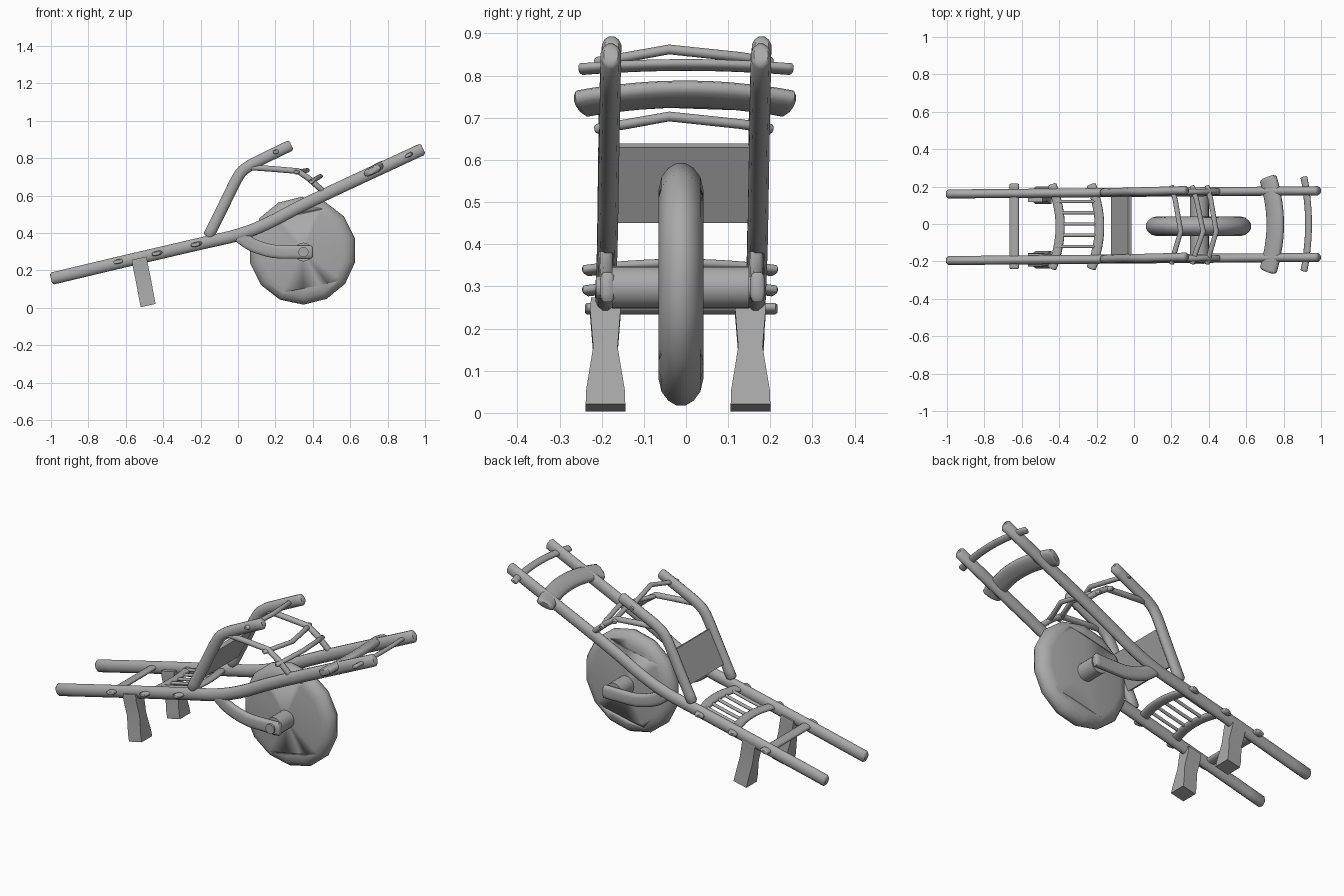
import bpy, bmesh, math
from mathutils import Vector, Matrix

cube = bpy.data.objects.get("Cube")
if cube:
    bpy.data.objects.remove(cube, do_unlink=True)

grey = bpy.data.materials.new("weathered_grey")
grey.use_nodes = True
COLOUR = (0.4, 0.4, 0.4, 1)
grey.diffuse_color = COLOUR
grey.node_tree.nodes["Principled BSDF"].inputs["Base Color"].default_value = COLOUR


def finish(name, bm, angle=35):
    """Turn a bmesh into a named, shaded object."""
    bmesh.ops.recalc_face_normals(bm, faces=bm.faces)
    mesh = bpy.data.meshes.new(name)
    bm.to_mesh(mesh)
    bm.free()
    mesh.materials.append(grey)
    ob = bpy.data.objects.new(name, mesh)
    bpy.context.collection.objects.link(ob)
    bpy.ops.object.select_all(action='DESELECT')
    ob.select_set(True)
    bpy.context.view_layer.objects.active = ob
    bpy.ops.object.shade_smooth_by_angle(angle=math.radians(angle))
    return ob


def spline(pts, steps=4):
    """Smooth path through the points."""
    p = [Vector(q) for q in pts]
    p = [2 * p[0] - p[1]] + p + [2 * p[-1] - p[-2]]
    out = []
    for a, b, c, d in zip(p, p[1:], p[2:], p[3:]):
        for i in range(steps):
            t = i / steps
            out.append(b + (c - a) * t / 2 + (2 * a - 5 * b + 4 * c - d) * t * t / 2
                       + (3 * b - a - 3 * c + d) * t ** 3 / 2)
    return out + [p[-2]]


def pole(name, pts, wide, tall, ref=(0, 0, 1), sides=12, power=1.0, smooth=True):
    """Sweep a rounded section along a path, with softened ends."""
    path = spline(pts) if smooth else [Vector(q) for q in pts]
    first, last = (path[1] - path[0]).normalized(), (path[-1] - path[-2]).normalized()
    soft = min(wide, tall) * 0.4
    rings = [(path[0], 0.7), (path[0] + first * soft, 1)]
    rings += [(q, 1) for q in path[1:-1]]
    rings += [(path[-1] - last * soft, 1), (path[-1], 0.7)]
    bm = bmesh.new()
    loops = []
    for i, (c, k) in enumerate(rings):
        t = (rings[min(i + 1, len(rings) - 1)][0] - rings[max(i - 1, 0)][0]).normalized()
        side = Vector(ref).cross(t).normalized()
        up = t.cross(side)
        loop = []
        for j in range(sides):
            a = math.tau * (j + 0.5) / sides
            u, v = [math.copysign(abs(f) ** power, f) for f in (math.cos(a), math.sin(a))]
            loop.append(bm.verts.new(c + side * u * wide * k + up * v * tall * k))
        loops.append(loop)
    for a, b in zip(loops, loops[1:]):
        for j in range(sides):
            n = (j + 1) % sides
            bm.faces.new((a[j], a[n], b[n], b[j]))
    bm.faces.new(loops[0])
    bm.faces.new(loops[-1])
    return finish(name, bm, 50)


def slab(name, centre, size, slope, bevel):
    """Softened box, sloped in the xz plane."""
    bm = bmesh.new()
    bmesh.ops.create_cube(bm, size=1)
    bmesh.ops.scale(bm, vec=size, verts=bm.verts)
    if bevel:
        bmesh.ops.bevel(bm, geom=bm.edges[:], offset=bevel, segments=2, affect='EDGES', profile=0.5)
    bm.transform(Matrix.Translation(centre) @ Matrix.Rotation(-math.radians(slope), 4, 'Y'))
    return finish(name, bm)


def side_y(s, x):
    return s * 0.178 - 0.0175 + 0.00875 * (x + 1)


def crossbar(name, x, z, wide, tall, lo, hi, bow=0.0, rise=0.0, slope=0):
    """Bar across the frame, bowed forward and arched upward."""
    a = math.radians(slope)
    mid = (lo + hi) / 2
    pts = [(x + bow * (1 - f * f), mid + f * (hi - lo) / 2, z + rise * (1 - f * f))
           for f in (-1, -0.75, -0.35, 0, 0.35, 0.75, 1)]
    return pole(name, pts, wide, tall, ref=(-math.sin(a), 0, math.cos(a)), power=0.8)


RAIL = [(-1, 0.155), (-0.6, 0.25), (-0.2, 0.343), (0, 0.39), (0.16, 0.452), (0.4, 0.575), (0.99, 0.85)]
POST = [(-0.16, 0.38), (-0.08, 0.54), (0, 0.7), (0.05, 0.752), (0.13, 0.795), (0.285, 0.87)]
ARM = [(0, 0.39), (0.08, 0.335), (0.19, 0.302), (0.3, 0.298), (0.4, 0.298)]

for s, side in ((-1, "front"), (1, "back")):
    # Long rails and raised side posts
    pole(side + "_rail", [(x, side_y(s, x), z) for x, z in RAIL], 0.025, 0.034)
    pole(side + "_post", [(x, side_y(s, x) + 0.018 * (x + 0.16), z) for x, z in POST],
         0.024, 0.031, ref=(-0.7, 0, 0.7))
    # Bent brace from post to rail
    pole(side + "_brace", [(0.05, side_y(s, 0), 0.752), (0.19, side_y(s, 0.2), 0.742),
                           (0.32, side_y(s, 0.3), 0.731), (0.38, side_y(s, 0.4), 0.69),
                           (0.47, side_y(s, 0.5), 0.61)], 0.016, 0.016, ref=(0.3, 0, 1), smooth=False)
    # Axle bracket
    pole(side + "_axle_arm", [(x, side_y(s, x) - 0.003, z) for x, z in ARM],
         0.018, 0.036, power=0.6)
    # Waisted leg
    bm = bmesh.new()
    loops = []
    for x, z, half in ((-0.48, 0.012, 0.047), (-0.487, 0.045, 0.046), (-0.506, 0.148, 0.029),
                       (-0.524, 0.235, 0.036), (-0.528, 0.265, 0.034)):
        y = side_y(s, x) + (0 if s < 0 else -0.012)
        loops.append([bm.verts.new((x + dx, y + dy * half, z + dx * 0.22))
                      for dx, dy in ((-0.04, -1), (0.04, -1), (0.04, 1), (-0.04, 1))])
    for a, b in zip(loops, loops[1:]):
        for j in range(4):
            bm.faces.new((a[j], a[(j + 1) % 4], b[(j + 1) % 4], b[j]))
    bm.faces.new(loops[0])
    bm.faces.new(loops[-1])
    bmesh.ops.bevel(bm, geom=[e for e in bm.edges if len(e.link_faces) == 2 and e.calc_face_angle(0) > 1],
                    offset=0.005, segments=1, affect='EDGES')
    finish(side + "_leg", bm, 20)

# Lower rungs and slatted rest
crossbar("lower_rung", -0.64, 0.247, 0.026, 0.012, -0.24, 0.217, slope=13)
crossbar("rest_rung_low", -0.44, 0.289, 0.025, 0.012, -0.24, 0.212, bow=0.045, rise=0.015, slope=13)
crossbar("rest_rung_high", -0.23, 0.337, 0.026, 0.012, -0.24, 0.212, bow=0.045, rise=0.015, slope=13)
for i in range(5):
    f = (i - 2) / 2
    y, drop = 0.12 * f, 0.02 * f * f
    pole("rest_slat", [(-0.4 - drop, y, 0.302), (-0.29 - drop, y, 0.326), (-0.19 - drop, y, 0.35)],
         0.009, 0.009, sides=8)

# Handle bars
crossbar("broad_handle_bar", 0.715, 0.732, 0.05, 0.022, -0.255, 0.25, bow=0.04, rise=0.024, slope=27)
crossbar("end_handle_bar", 0.908, 0.815, 0.019, 0.011, -0.253, 0.253, bow=0.025, rise=0.01, slope=27)

# Kinked thin spreaders
for name, x, z, bow, rise in (("top_spreader", 0.2, 0.832, 0.05, 0.03),
                              ("brace_spreader_upper", 0.31, 0.725, 0.06, 0.01),
                              ("brace_spreader_lower", 0.39, 0.673, 0.05, 0.03)):
    pole(name, [(x, -0.215, z), (x + bow * 0.4, -0.14, z + rise * 0.4), (x + bow, -0.04, z + rise),
                (x + bow * 0.4, 0.13, z + rise * 0.4), (x, 0.205, z)], 0.014, 0.012, smooth=False)

# Back panel between the posts
slab("back_panel", (-0.068, -0.012, 0.545), (0.2, 0.335, 0.022), 63.5, 0)

# Plank wheel: rounded rim turned around the axle
HUB = Vector((0.345, -0.012, 0.305))
bm = bmesh.new()
rim = [(0, 0.053), (0.225, 0.053), (0.255, 0.046), (0.276, 0.03), (0.288, 0.01)]
rim += [(r, -y) for r, y in reversed(rim)]
verts = [bm.verts.new((r, y, 0)) for r, y in rim]
edges = [bm.edges.new(p) for p in zip(verts, verts[1:])]
bmesh.ops.spin(bm, geom=verts + edges, cent=(0, 0, 0), axis=(0, 1, 0), angle=math.tau, steps=14)
bmesh.ops.remove_doubles(bm, verts=bm.verts, dist=0.0005)
bm.transform(Matrix.Translation(HUB) @ Matrix.Rotation(math.radians(12), 4, 'Y'))
wheel = finish("wheel", bm, 40)

# Plank seams cut into both wheel faces
for i, (x, z) in enumerate(((0.39, 0.11), (0.46, 0.53))):
    for s in (-1, 1):
        cutter = slab("seam_cutter", (x, HUB.y + s * 0.053, z), (1, 0.012, 0.004), 12, 0)
        cutter.hide_render = True
        cutter.hide_viewport = True
        cutter.display_type = 'WIRE'
        cut = wheel.modifiers.new("seam", 'BOOLEAN')
        cut.operation = 'DIFFERENCE'
        cut.solver = 'EXACT'
        cut.object = cutter

# Axle and its pin ends
for name, r, lo, hi in (("axle", 0.05, -0.175, 0.15), ("axle_pin", 0.027, -0.214, 0.185)):
    bm = bmesh.new()
    bmesh.ops.create_cone(bm, cap_ends=True, segments=20, radius1=r, radius2=r, depth=hi - lo)
    bm.transform(Matrix.Translation((0.35, (lo + hi) / 2, 0.298)) @ Matrix.Rotation(math.pi / 2, 4, 'X'))
    finish(name, bm)
